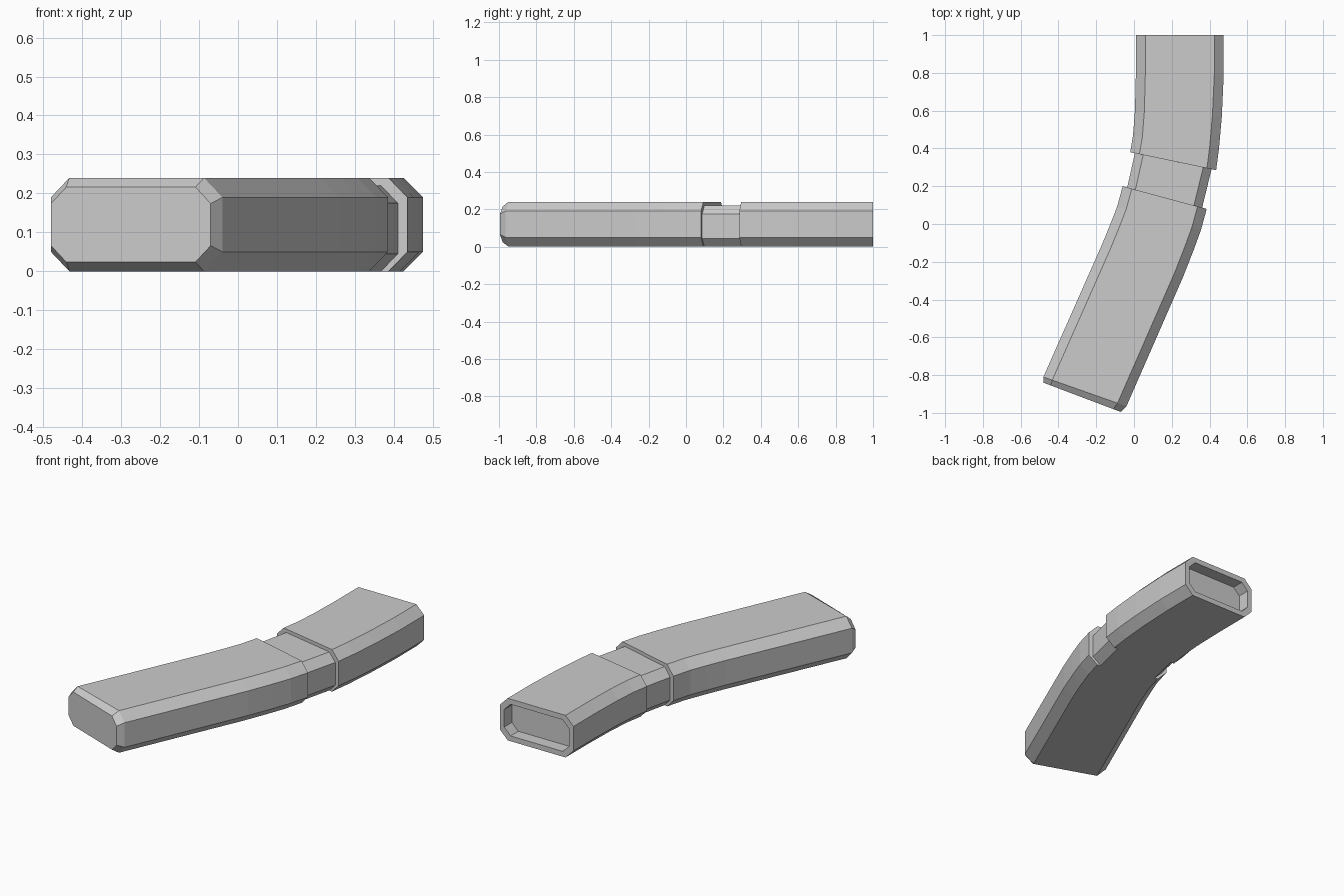
import bpy
import bmesh
from mathutils import Vector

HEIGHT = 0.24

cube = bpy.data.objects.get("Cube")
if cube:
    bpy.data.objects.remove(cube)

grey = bpy.data.materials.new("plain grey")
grey.use_nodes = True
grey.diffuse_color = (0.6, 0.6, 0.6, 1)
grey.node_tree.nodes["Principled BSDF"].inputs["Base Color"].default_value = (0.6, 0.6, 0.6, 1)


def section(bm, left, right, side=0.0, low=0.0, high=HEIGHT, cut=0.05):
    """Chamfered box outline standing on the line from left to right."""
    a, b = Vector((*left, 0)), Vector((*right, 0))
    along = (b - a).normalized()
    a, b = a + along * side, b - along * side
    c = along * cut
    outline = [(a + c, low), (b - c, low), (b, low + cut), (b, high - cut),
               (b - c, high), (a + c, high), (a, high - cut), (a, low + cut)]
    return [bm.verts.new((p.x, p.y, z)) for p, z in outline]


def loft(bm, rings):
    for r, s in zip(rings, rings[1:]):
        for i in range(len(r)):
            j = (i + 1) % len(r)
            bm.faces.new((r[i], r[j], s[j], s[i]))


# Left and right edges of the curved body, from the open end to the closed end
upper = [((0.01, 1.0), (0.475, 1.0)), ((0.01, 0.8), (0.475, 0.79)),
         ((0.005, 0.6), (0.465, 0.57)), ((-0.005, 0.47), (0.45, 0.4)),
         ((-0.02, 0.38), (0.435, 0.285))]
lower = [((-0.06, 0.2), (0.385, 0.08)), ((-0.09, 0.09), (0.355, -0.03)),
         ((-0.125, 0.0), (0.315, -0.14)), ((-0.17, -0.11), (0.26, -0.28)),
         ((-0.48, -0.81), (-0.04, -0.965))]
cap = ((-0.48, -0.84), (-0.07, -0.995))
neck = dict(side=0.025, high=0.22, cut=0.045)

bm = bmesh.new()

# Recess at the open end, with its rim
mouth = dict(side=0.028, low=0.03, high=HEIGHT - 0.03, cut=0.04)
floor = section(bm, (0.01, 0.93), (0.475, 0.93), **mouth)
rings = [floor, section(bm, *upper[0], **mouth)]

# Upper body, narrow neck, lower body, bevelled end
rings += [section(bm, *s) for s in upper]
rings += [section(bm, *upper[-1], **neck), section(bm, *lower[0], **neck)]
rings += [section(bm, *s) for s in lower]
rings.append(section(bm, *cap, low=0.024, high=HEIGHT - 0.024, cut=0.042))
loft(bm, rings)
bm.faces.new(floor)
bm.faces.new(rings[-1])

bmesh.ops.recalc_face_normals(bm, faces=bm.faces)
mesh = bpy.data.meshes.new("curved_body")
bm.to_mesh(mesh)
bm.free()
mesh.materials.append(grey)
body = bpy.data.objects.new("curved_body", mesh)
bpy.context.collection.objects.link(body)
